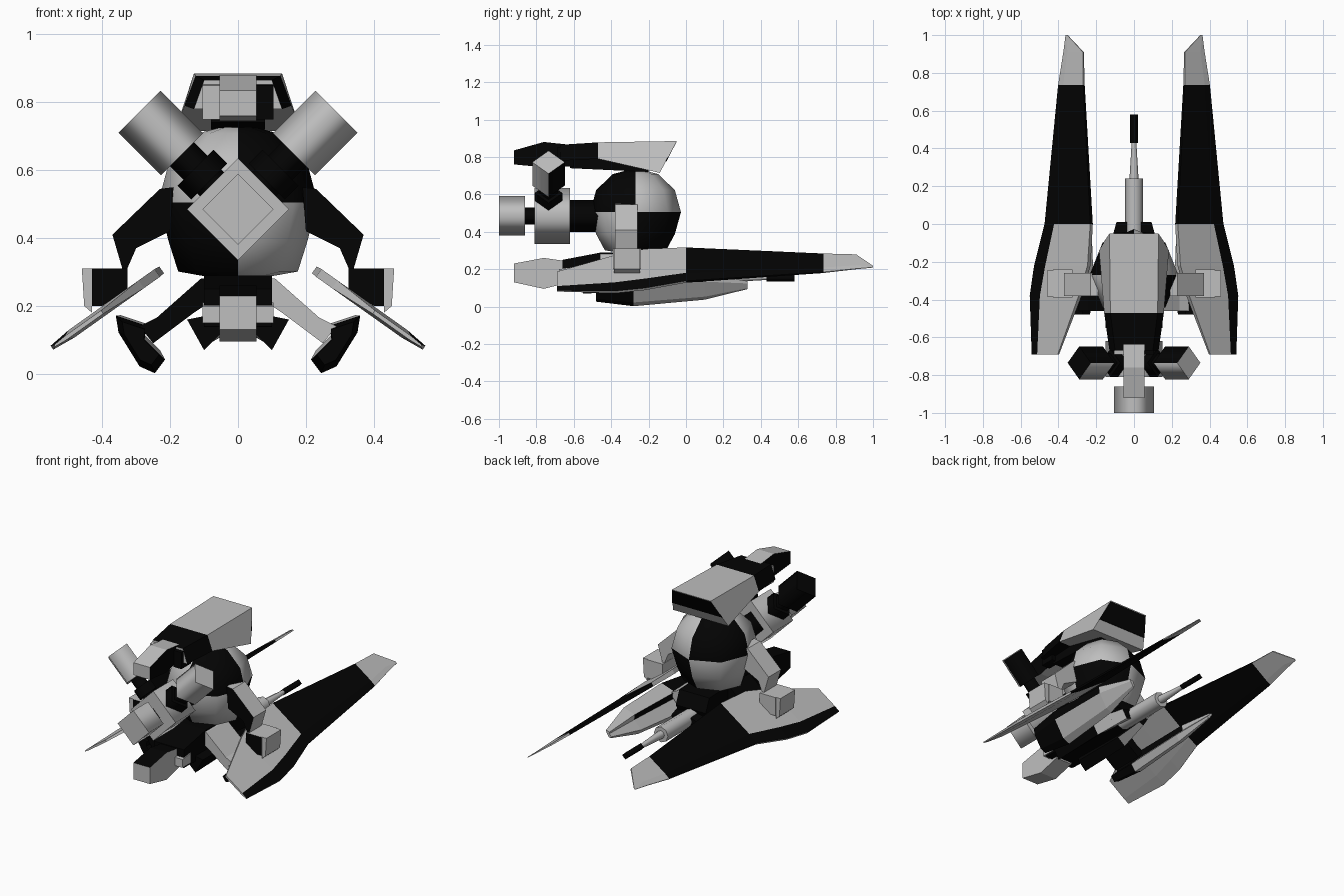
import bpy, bmesh, math
from mathutils import Vector, Matrix

if "Cube" in bpy.data.objects:
    bpy.data.objects.remove(bpy.data.objects["Cube"])

mats = []
for name, v in (("light grey", 0.52), ("black", 0.001)):
    m = bpy.data.materials.new(name)
    m.diffuse_color = (v, v, v, 1)
    m.use_nodes = True
    m.node_tree.nodes["Principled BSDF"].inputs["Base Color"].default_value = m.diffuse_color
    mats.append(m)
GREY, BLACK = 0, 1


def finish(name, bm, rule, smooth=False):
    """rule: material index, or a function of face centre and normal (true = black)"""
    bmesh.ops.recalc_face_normals(bm, faces=bm.faces)
    for f in bm.faces:
        f.material_index = rule if isinstance(rule, int) else int(bool(rule(f.calc_center_median(), f.normal)))
        f.smooth = smooth
    me = bpy.data.meshes.new(name)
    bm.to_mesh(me)
    bm.free()
    for m in mats:
        me.materials.append(m)
    ob = bpy.data.objects.new(name, me)
    bpy.context.collection.objects.link(ob)
    return ob


def loft(name, sections, rule=GREY):
    """skin a list of equal point rings and cap both ends"""
    bm = bmesh.new()
    rings = [[bm.verts.new(p) for p in s] for s in sections]
    n = len(rings[0])
    for a, b in zip(rings, rings[1:]):
        for i in range(n):
            j = (i + 1) % n
            bm.faces.new((a[i], a[j], b[j], b[i]))
    bm.faces.new(rings[0])
    bm.faces.new(rings[-1])
    return finish(name, bm, rule)


def slab_y(name, profile, y0, y1, rule=GREY):
    """extrude an x-z outline along y"""
    return loft(name, [[(x, y, z) for x, z in profile] for y in (y0, y1)], rule)


def slab_x(name, profile, x0, x1, rule=GREY):
    """extrude a y-z outline along x"""
    return loft(name, [[(x, y, z) for y, z in profile] for x in (x0, x1)], rule)


def rod(name, p0, p1, r0, r1=None, sides=4, rule=GREY):
    p0, p1 = Vector(p0), Vector(p1)
    d = p1 - p0
    bm = bmesh.new()
    bmesh.ops.create_cone(bm, cap_ends=True, segments=sides, radius1=r0,
                          radius2=r0 if r1 is None else r1, depth=d.length,
                          matrix=Matrix.Translation((p0 + p1) / 2) @ d.to_track_quat('Z', 'Y').to_matrix().to_4x4())
    axis = d.normalized()
    ob = finish(name, bm, rule)
    for p in ob.data.polygons:
        p.use_smooth = abs(p.normal.dot(axis)) < 0.9
    return ob


# Faceted ball body with a wide flat base, painted in alternating octants
C = Vector((0, -0.27, 0.505))
bm = bmesh.new()
bmesh.ops.create_uvsphere(bm, u_segments=8, v_segments=6, radius=1)
for v in bm.verts:
    if v.co.z < -0.6:
        v.co.x *= 1.5
        v.co.y *= 1.35
    v.co = C + Vector((v.co.x * 0.235, v.co.y * 0.243, v.co.z * 0.235))
finish("body", bm, lambda c, n: (c.x - C.x) * (c.y - C.y) * (c.z - C.z) < 0, True)

# Hood over the body, with a black panel on its slanted rear
def hood_section(yt, yb, wt, wb, zt, zb):
    return [(-wb, yb, zb), (-wt, yt, zt), (wt, yt, zt), (wb, yb, zb)]

loft("hood", [hood_section(-0.67, -0.67, 0.10, 0.13, 0.865, 0.78),
              hood_section(-0.47, -0.47, 0.125, 0.158, 0.878, 0.79),
              hood_section(-0.05, -0.14, 0.13, 0.185, 0.885, 0.715)],
     lambda c, n: c.y < -0.47 and n.y > -0.5)
loft("hood_rear_panel", [hood_section(-0.053 + o, -0.107 + o, 0.13, 0.166, 0.88, 0.775)
                         for o in (-0.004, 0.002)], BLACK)
slab_x("hood_rib_left", [(-0.69, 0.75), (-0.69, 0.85), (-0.6, 0.86), (-0.6, 0.75)], -0.105, -0.05)
slab_x("hood_rib_right", [(-0.69, 0.75), (-0.69, 0.85), (-0.6, 0.86), (-0.6, 0.75)], 0.05, 0.105, BLACK)
slab_x("hood_keel", [(-0.62, 0.74), (-0.62, 0.80), (-0.2, 0.82), (-0.2, 0.72)], -0.08, 0.08, BLACK)

# Nose beams, upper and lower
slab_x("upper_beam", [(-0.92, 0.76), (-0.92, 0.835), (-0.76, 0.88), (-0.62, 0.865),
                      (-0.62, 0.78), (-0.76, 0.745)], -0.055, 0.055,
       lambda c, n: abs(n.x) > 0.7 or n.y > 0.5)
slab_x("lower_beam", [(-0.92, 0.13), (-0.92, 0.23), (-0.76, 0.26), (-0.62, 0.24),
                      (-0.62, 0.13), (-0.76, 0.095)], -0.055, 0.055,
       lambda c, n: n.x < -0.7 or n.z > 0.5)

# Hub, forward thruster and necks
HZ = 0.485
rod("rear_neck", (0, -0.65, HZ), (0, -0.45, HZ), 0.085, rule=BLACK)
rod("hub", (0, -0.62, HZ), (0, -0.81, HZ), 0.15)
rod("front_neck", (0, -0.80, HZ), (0, -0.88, HZ), 0.045, rule=BLACK)
rod("front_thruster", (0, -0.86, HZ), (0, -1.0, HZ), 0.105)

# Parts that repeat on both sides
for s, side in ((-1, "left"), (1, "right")):
    at = lambda d: (s * d, -0.735, HZ - 0.003 + d)
    rod(side + "_strut", at(0.04), at(0.19), 0.05, rule=BLACK)
    rod(side + "_collar", at(0.085), at(0.125), 0.075, rule=BLACK)
    rod(side + "_thruster", at(0.165), at(0.29), 0.087,
        rule=lambda c, n: n.y > 0.3 or (s < 0 and n.z > 0.6 and abs(n.y) < 0.3))

    # Long tilted wing blade
    secs = []
    for y, xi, xo, t in ((-0.69, 0.40, 0.54, 0.006), (-0.38, 0.285, 0.548, 0.014),
                         (-0.22, 0.238, 0.525, 0.014), (0, 0.225, 0.47, 0.012),
                         (0.735, 0.265, 0.40, 0.007), (0.91, 0.268, 0.373, 0.004),
                         (1.0, 0.352, 0.362, 0.002)):
        xm = xi + 0.78 * (xo - xi)
        row = [(xi, t), (xm, t), (xo, t * 0.5), (xo, -t * 0.5), (xm, -t), (xi, -t)]
        secs.append([(s * (x + 0.58 * h), y, 0.31 - 0.71 * (x - 0.22) + 0.81 * h) for x, h in row])
    loft(side + "_wing", secs,
         lambda c, n: 0 < c.y < 0.735 or (-0.6 < c.y < 0 and n.z > 0 and
                                          abs(c.x) > (0.43 if c.y > -0.15 else 0.48)))

    # Shoulder arm and wing bracket
    m = lambda pts: [(s * x, z) for x, z in pts]
    front_black = lambda c, n: n.y < -0.5
    slab_y(side + "_arm", m([(0.19, 0.55), (0.23, 0.545), (0.37, 0.41), (0.335, 0.29),
                             (0.30, 0.37), (0.20, 0.42)]), -0.38, -0.26, front_black)
    slab_y(side + "_bracket", m([(0.325, 0.31), (0.43, 0.31), (0.43, 0.20), (0.40, 0.20),
                                 (0.325, 0.25)]), -0.39, -0.24, front_black)
    slab_y(side + "_bracket_end", m([(0.43, 0.31), (0.46, 0.31), (0.453, 0.20), (0.43, 0.18)]),
           -0.385, -0.245)

    # Lower arm and curved claw blade
    slab_y(side + "_lower_arm", m([(0.07, 0.285), (0.11, 0.28), (0.24, 0.165), (0.29, 0.14),
                                   (0.25, 0.09), (0.13, 0.18), (0.07, 0.22)]),
           -0.46, -0.26, BLACK if s < 0 else GREY)
    claw = [(0.36, 0.17), (0.352, 0.12), (0.29, 0.02), (0.245, 0.0),
            (0.215, 0.04), (0.275, 0.10), (0.27, 0.14)]
    loft(side + "_claw", [[(s * (0.285 + (x - 0.285) * k), y, zc + (z - 0.085) * k) for x, z in claw]
                          for y, k, zc in ((-0.48, 0.75, 0.09), (-0.28, 1, 0.087),
                                           (0.10, 0.8, 0.105), (0.33, 0.25, 0.115))],
         lambda c, n: c.y < -0.3 or (c.y < 0 and abs(n.z) < 0.2))

    # Chin fins
    loft(side + "_chin_fin", [[(s * a * k, y, b) for a, b in ((0.05, 0.18), (0.15, 0.16),
                                                             (0.10, zl), (0.05, 0.12))]
                              for y, k, zl in ((-0.55, 1, 0.07), (-0.2, 1, 0.08), (0.01, 0.62, 0.11))],
         lambda c, n: n.z > -0.3 or c.y < -0.2)

# Chin block under the body
slab_x("chin", [(-0.66, 0.14), (-0.66, 0.25), (-0.45, 0.29), (-0.08, 0.28), (-0.045, 0.2),
                (-0.08, 0.13)], -0.10, 0.10, BLACK)
slab_x("chin_band", [(-0.68, 0.15), (-0.68, 0.20), (-0.6, 0.21), (-0.6, 0.15)], -0.105, 0.105)

# Centre gun
GZ = 0.155
rod("gun_body", (0, -0.1, GZ), (0, 0.24, GZ), 0.047, sides=8)
rod("gun_barrel", (0, 0.24, GZ), (0, 0.44, GZ), 0.024, 0.012, 8)
rod("gun_muzzle", (0, 0.43, GZ), (0, 0.58, GZ), 0.021, rule=BLACK)
